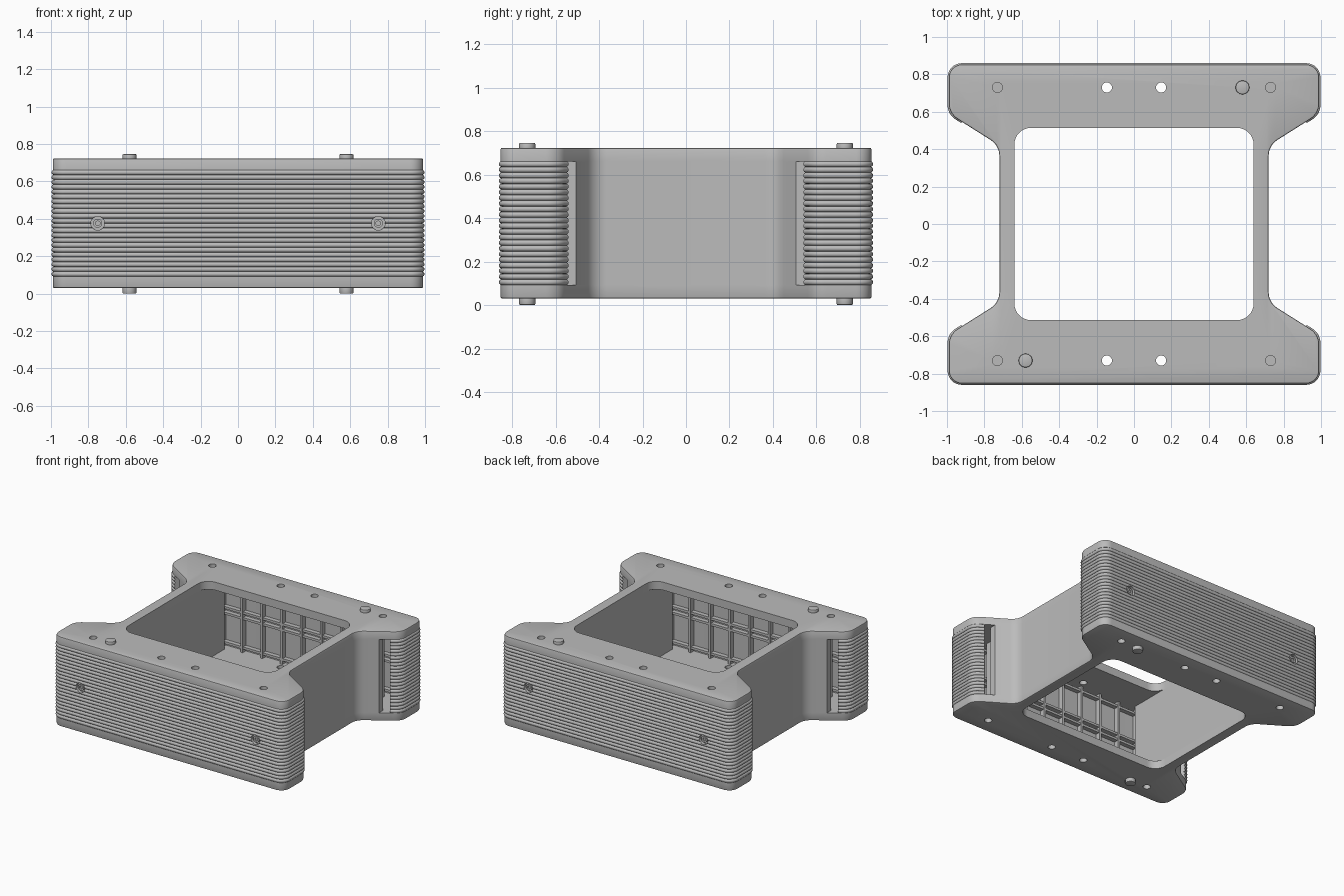
import bpy, bmesh, math
from mathutils import Vector, Matrix

cube = bpy.data.objects.get("Cube")
if cube:
    bpy.data.objects.remove(cube, do_unlink=True)

grey = bpy.data.materials.new("plain grey")
grey.use_nodes = True
grey.diffuse_color = (0.5, 0.5, 0.5, 1)
grey.node_tree.nodes["Principled BSDF"].inputs["Base Color"].default_value = (0.5, 0.5, 0.5, 1)

Z0, Z1, PLATE = 0.03, 0.723, 0.062      # frame bottom, top and plate thickness
LOW, HIGH = Z0 + PLATE, Z1 - PLATE
MID = (Z0 + Z1) / 2
parts = []


def finish(name, bm):
    bmesh.ops.recalc_face_normals(bm, faces=bm.faces)
    mesh = bpy.data.meshes.new(name)
    bm.to_mesh(mesh)
    bm.free()
    mesh.materials.append(grey)
    ob = bpy.data.objects.new(name, mesh)
    bpy.context.collection.objects.link(ob)
    parts.append(ob)
    return ob


def rounded(points, closed=True, steps=8):
    """Round the corners of a flat path given as (x, y, radius)."""
    out, n = [], len(points)
    for i, (x, y, r) in enumerate(points):
        p = Vector((x, y))
        if r == 0 or (not closed and i in (0, n - 1)):
            out.append(p)
            continue
        a = (Vector(points[i - 1][:2]) - p).normalized()
        b = (Vector(points[(i + 1) % n][:2]) - p).normalized()
        half = a.angle(b) / 2
        centre = p + (a + b).normalized() * r / math.sin(half)
        start, end = p + a * r / math.tan(half) - centre, p + b * r / math.tan(half) - centre
        turn = start.angle_signed(end)
        for k in range(steps + 1):
            out.append(centre + Matrix.Rotation(-turn * k / steps, 2) @ start)
    return out


def prism(name, outline, low, high, bevel_z=None):
    bm = bmesh.new()
    face = bm.faces.new([bm.verts.new((p.x, p.y, low)) for p in outline])
    ext = bmesh.ops.extrude_face_region(bm, geom=[face])
    for v in ext["geom"]:
        if isinstance(v, bmesh.types.BMVert):
            v.co.z = high
    if bevel_z is not None:
        rim = [e for e in bm.edges if all(abs(v.co.z - bevel_z) < 1e-4 for v in e.verts)]
        bmesh.ops.bevel(bm, geom=rim, offset=0.008, segments=2, affect="EDGES", profile=0.5)
    return finish(name, bm)


def add_box(bm, x, y, z, sx, sy, sz):
    bmesh.ops.create_cube(bm, size=1, matrix=Matrix.LocRotScale((x, y, z), None, (sx, sy, sz)))


def add_rod(bm, centre, radius, length, along_y=False, sides=24):
    m = Matrix.Translation(centre)
    if along_y:
        m = m @ Matrix.Rotation(math.pi / 2, 4, "X")
    bmesh.ops.create_cone(bm, cap_ends=True, segments=sides, radius1=radius,
                          radius2=radius, depth=length, matrix=m)


def cut(target, cutter):
    mod = target.modifiers.new("cut", "BOOLEAN")
    mod.object, mod.solver = cutter, "EXACT"
    bpy.context.view_layer.objects.active = target
    bpy.ops.object.modifier_apply(modifier=mod.name)
    parts.remove(cutter)
    bpy.data.objects.remove(cutter, do_unlink=True)


# Top and bottom plates: waisted outline, large window and screw holes
quarter = [(0.99, 0.853, 0.07), (0.99, 0.59, 0.1), (0.72, 0.42, 0.1)]
outline = quarter + [(x, -y, r) for x, y, r in quarter[::-1]]
outline += [(-x, -y, r) for x, y, r in outline]
window = [(0.64, 0.514, 0.09), (0.64, -0.514, 0.09), (-0.64, -0.514, 0.09), (-0.64, 0.514, 0.09)]
for name, low, high, face_z in (("top_plate", HIGH, Z1, Z1), ("bottom_plate", Z0, LOW, Z0)):
    plate = prism(name, rounded(outline), low, high, face_z)
    cut(plate, prism("window_cutter", rounded(window), low - 0.1, high + 0.1))
    bm = bmesh.new()
    for sy in (-1, 1):
        for x in (-0.145, 0.145):
            add_rod(bm, (x, sy * 0.73, face_z), 0.027, 0.3)
        for x in (-0.73, 0.73):
            add_rod(bm, (x, sy * 0.73, face_z), 0.027, 0.08)
    cut(plate, finish("hole_cutter", bm))

# Locating pegs on diagonal corners, above and below
bm = bmesh.new()
for s in (-1, 1):
    for z in (0.02, Z1 + 0.003):
        add_rod(bm, (s * 0.58, s * 0.73, z), 0.037, 0.04)
caps = [e for e in bm.edges if abs(e.verts[0].co.z - e.verts[1].co.z) < 1e-4]
bmesh.ops.bevel(bm, geom=caps, offset=0.005, segments=2, affect="EDGES", profile=0.5)
finish("locating_pegs", bm)

# Side walls with flared ends and a straight inner extension
half_wall = [(0.72, 0.42, 0.1), (0.855, 0.505, 0), (0.855, 0.555, 0),
             (0.73, 0.478, 0), (0.73, 0.75, 0), (0.64, 0.75, 0)]
wall = half_wall + [(x, -y, r) for x, y, r in half_wall[::-1]]
for side, s in (("left", 1), ("right", -1)):
    prism(side + "_side_wall", rounded([(s * x, y, r) for x, y, r in wall]), LOW - 0.002, HIGH + 0.002)


def ribbed_profile(ribs=22, depth=0.011, inner=-0.042):
    """Cross-section as (outward offset, height), rounded ribs outside."""
    pitch = (HIGH - LOW) / ribs
    prof = [(inner, LOW)]
    for i in range(ribs):
        for k in range(6):
            a = math.pi * k / 6
            prof.append((-0.004 + depth * math.sin(a), LOW + pitch * (i + 0.5 - 0.5 * math.cos(a))))
    return prof + [(-0.004, HIGH), (inner, HIGH)]


# Front and back panels: wraparound ribbed shells
path = rounded([(0.92, 0.546, 0), (0.99, 0.59, 0.085), (0.99, 0.853, 0.07),
                (-0.99, 0.853, 0.07), (-0.99, 0.59, 0.085), (-0.92, 0.546, 0)], closed=False)
for label, s in (("back", 1), ("front", -1)):
    bm = bmesh.new()
    rows = []
    for i, p in enumerate(path):
        t = (path[min(i + 1, len(path) - 1)] - path[max(i - 1, 0)]).normalized()
        rows.append([bm.verts.new((s * (p.x + t.y * o), s * (p.y - t.x * o), z))
                     for o, z in ribbed_profile()])
    n = len(rows[0])
    for a, b in zip(rows, rows[1:]):
        for j in range(n):
            bm.faces.new((a[j], b[j], b[(j + 1) % n], a[(j + 1) % n]))
    bm.faces.new(rows[0])
    bm.faces.new(rows[-1])
    panel = finish(label + "_ribbed_panel", bm)

    # Counterbored screws in the panel
    bm = bmesh.new()
    for x in (-0.75, 0.75):
        add_rod(bm, (x, s * 0.86, MID), 0.037, 0.05, True)
    cut(panel, finish("counterbore_cutter", bm))
    bm = bmesh.new()
    for x in (-0.75, 0.75):
        add_rod(bm, (x, s * 0.835, MID), 0.024, 0.03, True)
    screws = finish(label + "_screws", bm)
    bm = bmesh.new()
    for x in (-0.75, 0.75):
        add_rod(bm, (x, s * 0.85, MID), 0.013, 0.02, True, 6)
    cut(screws, finish("socket_cutter", bm))

    # Stiffening grid behind the panel
    bm = bmesh.new()
    for i in range(-5, 6):
        add_box(bm, i * 0.17, s * 0.795, MID, 0.018, 0.045, HIGH - LOW)
    for z in (LOW + 0.035, MID - 0.022, MID + 0.022, HIGH - 0.035):
        add_box(bm, 0, s * 0.797, z, 1.88, 0.04, 0.018)
        for x in (-0.935, 0.935):
            add_box(bm, x, s * 0.7, z, 0.045, 0.2, 0.018)
    finish(label + "_stiffening_grid", bm)

# Smooth the curves and keep the edges sharp
bpy.ops.object.select_all(action="DESELECT")
for ob in parts:
    ob.select_set(True)
bpy.context.view_layer.objects.active = parts[0]
bpy.ops.object.shade_smooth_by_angle(angle=math.radians(35))
